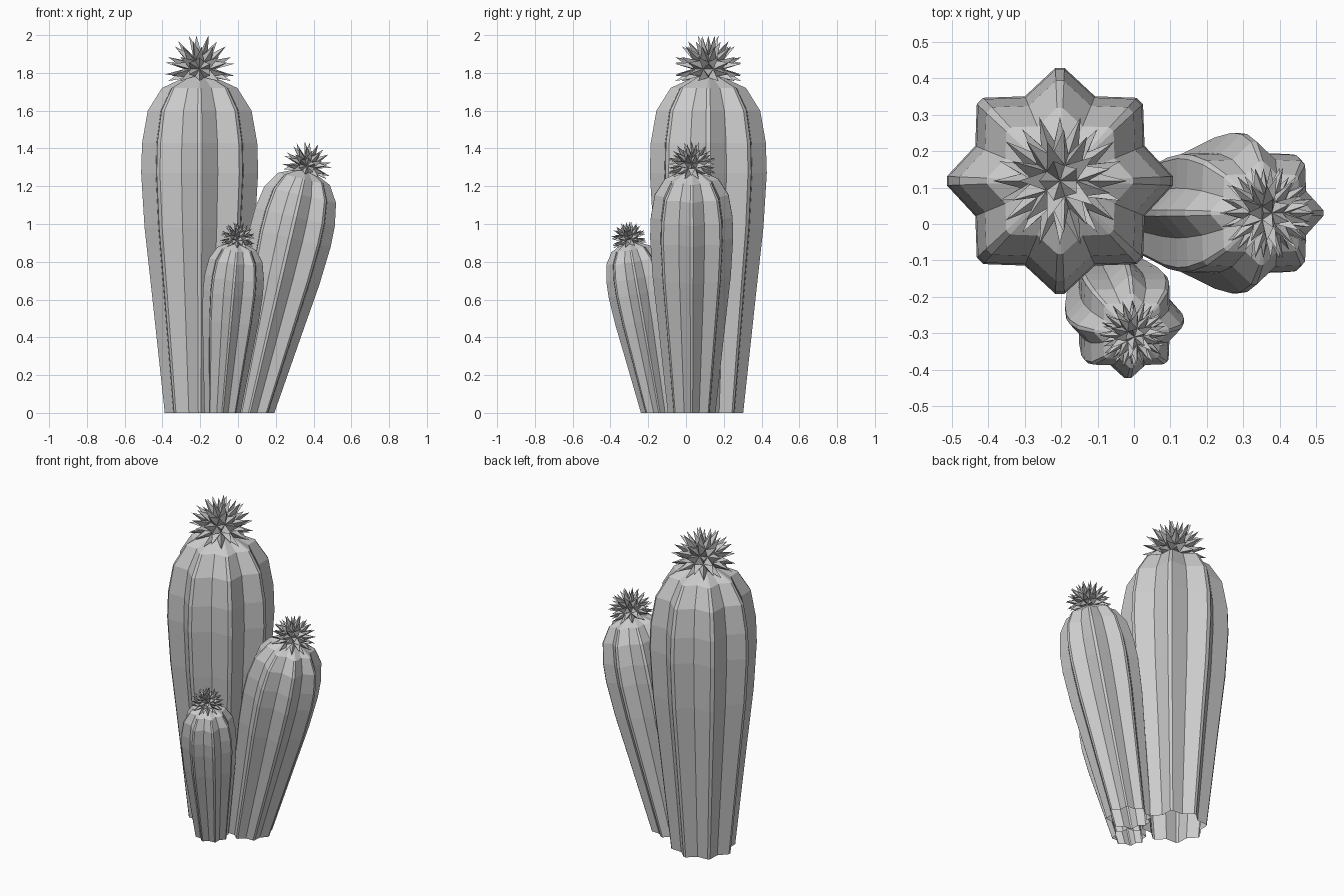
import bpy, bmesh, math
from mathutils import Vector, Matrix

if "Cube" in bpy.data.objects:
    bpy.data.objects.remove(bpy.data.objects["Cube"])

RIBS = 8
# ridge radius and height of the full-size stem; the first ring is below ground
PROFILE = [(0.155, -0.3), (0.185, 0.0), (0.252, 0.62), (0.292, 0.98), (0.31, 1.27),
           (0.305, 1.43), (0.275, 1.6), (0.2, 1.72), (0.06, 1.785)]


def finish(bm, name, matrix):
    bm.transform(matrix)
    bmesh.ops.recalc_face_normals(bm, faces=bm.faces)
    mesh = bpy.data.meshes.new(name)
    bm.to_mesh(mesh)
    bm.free()
    bpy.context.collection.objects.link(bpy.data.objects.new(name, mesh))


def section(r, z):
    # each rib has a narrow flat ridge and one valley point
    pts = []
    for i in range(RIBS):
        a = i * math.tau / RIBS
        for rad, off in ((r, -0.04), (r, 0.04), (r * 0.81, math.pi / RIBS)):
            pts.append((rad * math.cos(a + off), rad * math.sin(a + off), z))
    return pts


def stem(name, matrix):
    bm = bmesh.new()
    rings = [[bm.verts.new(p) for p in section(r, z)] for r, z in PROFILE]
    n = RIBS * 3
    for lo, hi in zip(rings, rings[1:]):
        for i in range(n):
            j = (i + 1) % n
            bm.faces.new((lo[i], lo[j], hi[j], hi[i]))
    bm.faces.new(rings[-1])
    bm.normal_update()
    # open cut at the ground
    bm.transform(matrix)
    bmesh.ops.bisect_plane(bm, geom=bm.verts[:] + bm.edges[:] + bm.faces[:],
                           plane_co=(0, 0, 0), plane_no=(0, 0, 1), clear_inner=True)
    finish(bm, name, Matrix.Identity(4))


def flower(name, matrix):
    # ball with every upper face raised into a spike
    bm = bmesh.new()
    bmesh.ops.create_icosphere(bm, subdivisions=2, radius=0.085)
    low = [f for f in bm.faces if f.calc_center_median().z < -0.03]
    bmesh.ops.delete(bm, geom=low, context='FACES')
    tips = bmesh.ops.poke(bm, faces=bm.faces[:])['verts']
    for v in tips:
        v.co = v.co.normalized() * 0.186
    finish(bm, name, matrix @ Matrix.Translation((0, 0, 1.82)))


def cactus(name, base, lean, scale, lift):
    axis = Vector(lean).normalized()
    rot = Vector((0, 0, 1)).rotation_difference(axis).to_matrix().to_4x4()
    m = Matrix.Translation(Vector(base) + axis * lift) @ rot @ Matrix.Scale(scale, 4)
    stem(name + "_stem", m)
    flower(name + "_flower", m)


cactus("tall", (-0.203, 0.118, 0), (0, 0, 1), 1.0, 0)
cactus("middle", (0.06, 0.03, 0), (0.233, 0, 1), 0.71, 0.05)
cactus("small", (-0.083, -0.14, 0), (0.088, -0.176, 1), 0.515, 0)
